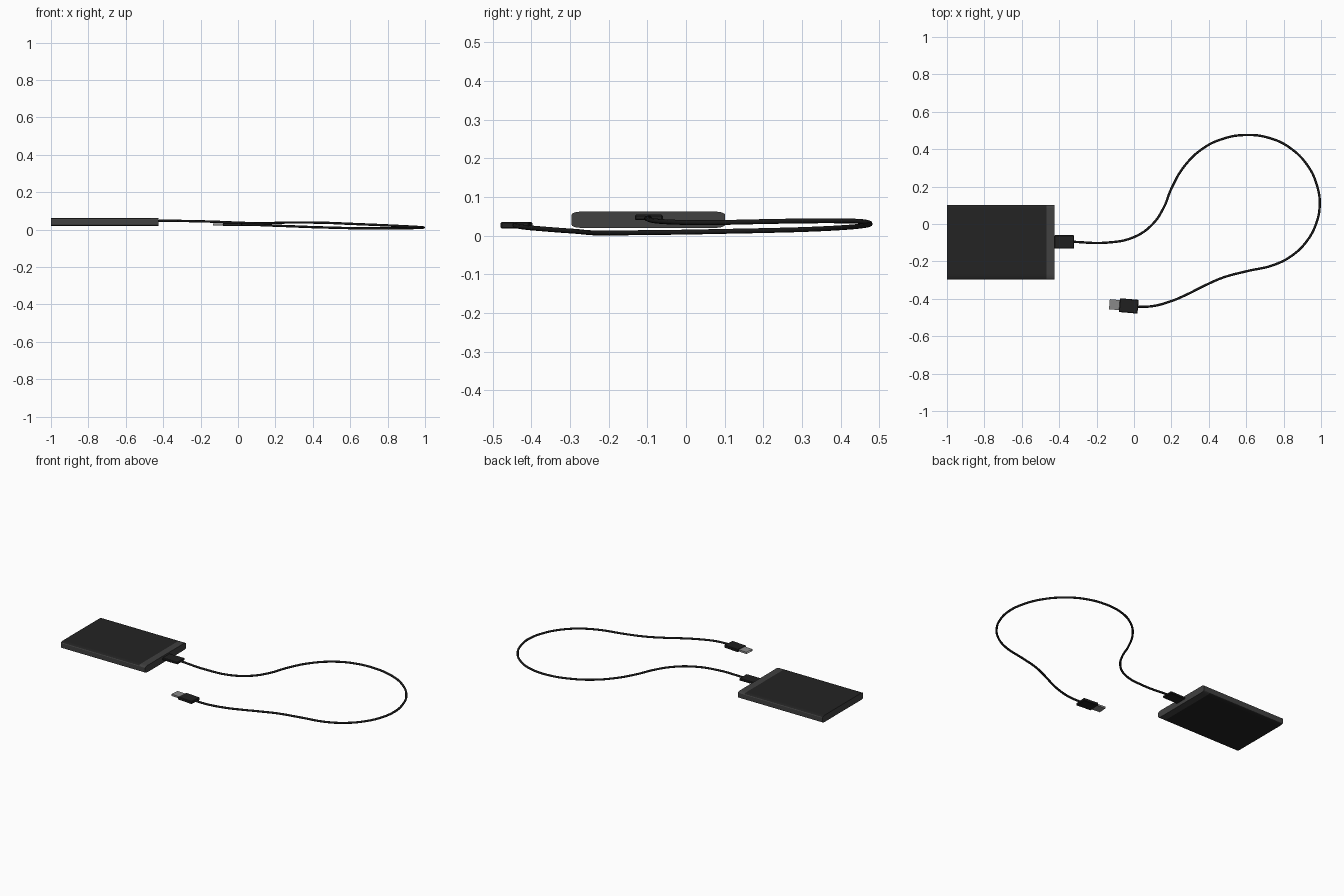
import bpy, bmesh, math
from mathutils import Matrix, Vector

if "Cube" in bpy.data.objects:
    bpy.data.objects.remove(bpy.data.objects["Cube"])


def mat(name, v):
    m = bpy.data.materials.new(name)
    m.diffuse_color = (v, v, v, 1)
    m.use_nodes = True
    m.node_tree.nodes["Principled BSDF"].inputs["Base Color"].default_value = m.diffuse_color
    return m


BLACK = mat("case black", 0.017)
GREY = mat("case grey", 0.052)
RUBBER = mat("cable rubber", 0.010)
PLUG = mat("plug black", 0.014)
METAL = mat("connector metal", 0.25)


def finish(name, bm, mats):
    bmesh.ops.recalc_face_normals(bm, faces=bm.faces)
    me = bpy.data.meshes.new(name)
    bm.to_mesh(me)
    bm.free()
    for m in mats:
        me.materials.append(m)
    ob = bpy.data.objects.new(name, me)
    bpy.context.collection.objects.link(ob)
    return ob


def box(name, size, material, loc, angle=0, bevel=0.003, hollow=0):
    bm = bmesh.new()
    bmesh.ops.create_cube(bm, size=1, matrix=Matrix.Diagonal((*size, 1)))
    if hollow:  # open mouth on the -x end
        f = min(bm.faces, key=lambda f: f.calc_center_median().x)
        bmesh.ops.inset_region(bm, faces=[f], thickness=0.002)
        for v in f.verts:
            v.co.x += hollow
    elif bevel:
        bmesh.ops.bevel(bm, geom=bm.edges[:], offset=bevel, segments=1, affect='EDGES')
    ob = finish(name, bm, [material])
    ob.location = loc
    ob.rotation_euler.z = angle
    return ob


# drive case: rounded cross-section swept along x
def case_section():
    cy, cz, hy, hz, ry, rz = -0.0975, 0.041, 0.1985, 0.021, 0.025, 0.008
    pts = []
    for k, (sy, sz) in enumerate([(1, 1), (-1, 1), (-1, -1), (1, -1)]):
        for i in range(5):
            a = math.radians(90 * k + 22.5 * i)
            pts.append((cy + sy * (hy - ry) + ry * math.cos(a),
                        cz + sz * (hz - rz) + rz * math.sin(a)))
    return pts


bm = bmesh.new()
rings = [[bm.verts.new((x, y, z)) for y, z in case_section()] for x in (-1, -0.468, -0.425)]
n = len(rings[0])
for a, b in zip(rings, rings[1:]):
    for i in range(n):
        j = (i + 1) % n
        bm.faces.new((a[i], a[j], b[j], b[i]))
bm.faces.new(rings[0])
bm.faces.new(rings[-1])
bm.normal_update()
# black top and bottom, grey sides and end strip
for f in bm.faces:
    top = abs(f.normal.z) > 0.6 and f.calc_center_median().x < -0.468
    f.material_index = 0 if top else 1
finish("drive_case", bm, [BLACK, GREY])

# small plug in the drive
box("drive_plug", (0.105, 0.072, 0.014), PLUG, (-0.3725, -0.096, 0.047))

# large plug with hollow metal connector at the free end
ang = math.radians(-5)
c = Vector((-0.028, -0.438, 0.027))
along = Vector((math.cos(ang), math.sin(ang), 0))
box("usb_plug_grip", (0.1, 0.074, 0.017), PLUG, c, ang)
box("usb_connector_shell", (0.056, 0.054, 0.011), METAL, c - along * 0.076, ang, hollow=0.05)
box("usb_connector_tongue", (0.046, 0.044, 0.003), PLUG,
    c - along * 0.074 + Vector((0, 0, 0.002)), ang, bevel=0)

# cable along a smooth path
path = [(-0.33, -0.095, .047), (-0.15, -0.10, .043), (0, -0.07, .037), (0.1, 0, .034),
        (0.16, 0.09, .034), (0.2, 0.19, .036), (0.27, 0.31, .038), (0.37, 0.405, .038),
        (0.48, 0.457, .036), (0.6, 0.476, .031), (0.72, 0.461, .026), (0.83, 0.41, .021),
        (0.93, 0.31, .016), (0.98, 0.2, .013), (0.993, 0.1, .011), (0.973, 0, .009),
        (0.925, -0.09, .008), (0.85, -0.165, .007), (0.75, -0.218, .0065), (0.6, -0.253, .008),
        (0.48, -0.285, .011), (0.38, -0.328, .014), (0.28, -0.378, .018), (0.2, -0.412, .021),
        (0.1, -0.439, .025), (0.015, -0.443, .027)]
cu = bpy.data.curves.new("cable", 'CURVE')
cu.dimensions = '3D'
cu.bevel_depth = 0.0063
cu.bevel_resolution = 2
cu.resolution_u = 6
sp = cu.splines.new('BEZIER')
sp.bezier_points.add(len(path) - 1)
for p, co in zip(sp.bezier_points, path):
    p.co = co
    p.handle_left_type = p.handle_right_type = 'AUTO'
cu.materials.append(RUBBER)
cable = bpy.data.objects.new("cable", cu)
bpy.context.collection.objects.link(cable)
bpy.context.view_layer.objects.active = cable
cable.select_set(True)
bpy.ops.object.convert(target='MESH')
bpy.ops.object.shade_smooth_by_angle(angle=math.radians(50))
